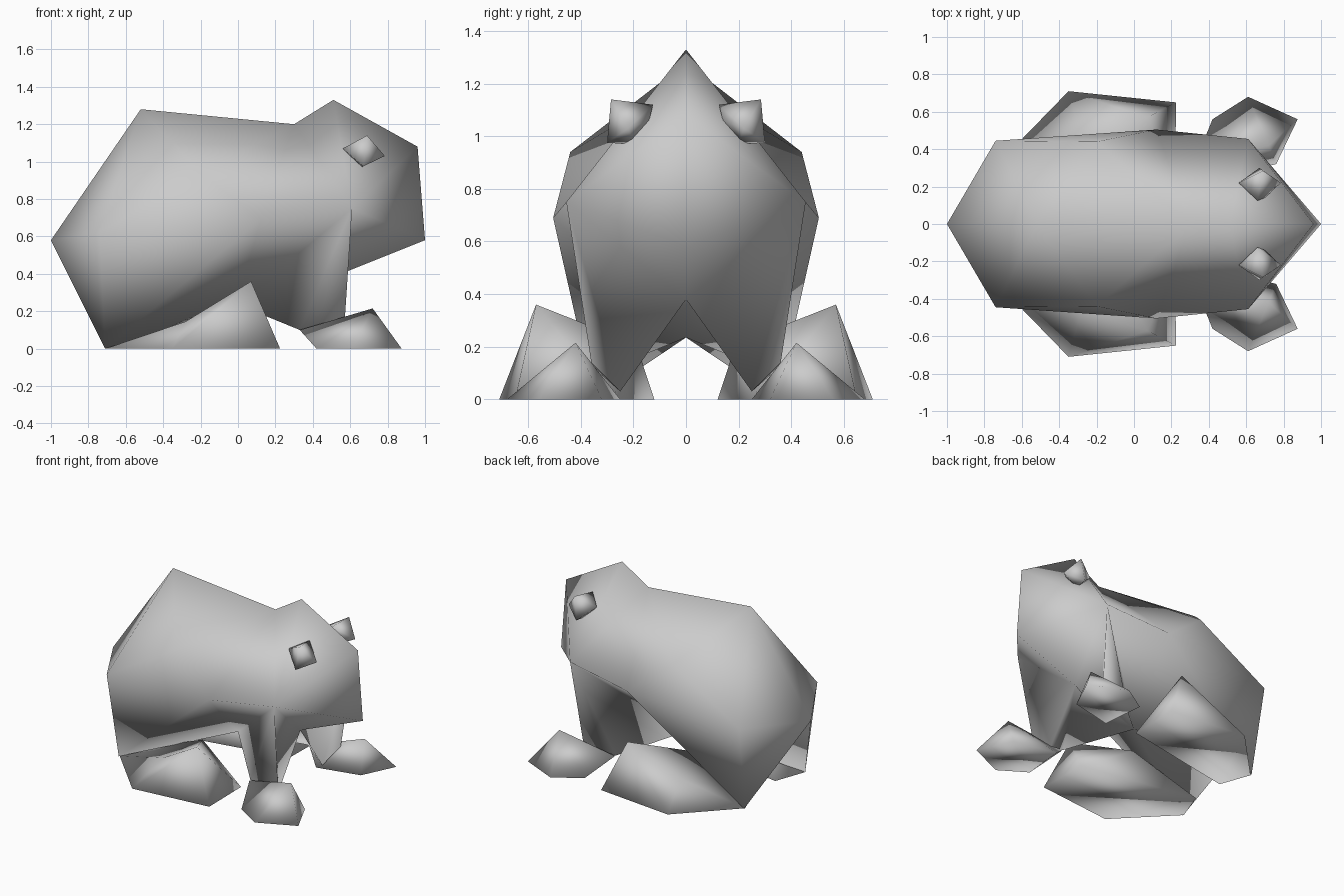
import bpy, bmesh

if "Cube" in bpy.data.objects:
    bpy.data.objects.remove(bpy.data.objects["Cube"])

skin = bpy.data.materials.new("grey_skin")
skin.diffuse_color = (0.6, 0.6, 0.6, 1)
skin.use_nodes = True
skin.node_tree.nodes["Principled BSDF"].inputs["Base Color"].default_value = skin.diffuse_color


def add_object(name, bm):
    bmesh.ops.recalc_face_normals(bm, faces=bm.faces[:])
    for f in bm.faces:
        f.smooth = True
    me = bpy.data.meshes.new(name)
    bm.to_mesh(me)
    bm.free()
    me.materials.append(skin)
    ob = bpy.data.objects.new(name, me)
    bpy.context.collection.objects.link(ob)


def half_mesh(points, faces, sides):
    """Mesh from named corners, on one side or on both sides of y = 0."""
    bm = bmesh.new()
    for s in sides:
        v = {k: bm.verts.new((x, y * s, z)) for k, (x, y, z) in points.items()}
        for f in faces.split():
            bm.faces.new([v[c] for c in f])
    bmesh.ops.remove_doubles(bm, verts=bm.verts[:], dist=0.0005)
    return bm


def hull(points, s):
    bm = bmesh.new()
    for x, y, z in points:
        bm.verts.new((x, y * s, z))
    bmesh.ops.convex_hull(bm, input=bm.verts[:])
    return bm


# body with head and front legs: capitals on the centre line, small letters on the side
body = {
    "A": (-1, 0, .58), "B": (-.52, 0, 1.28), "N": (.3, 0, 1.2), "T": (.51, 0, 1.33),
    "F": (.96, 0, 1.08), "M": (1, 0, .58), "K": (.5, 0, .38), "E": (0, 0, .235),
    "c": (-.74, .445, .62), "v": (-.2, .44, .94), "w": (.12, .505, .69), "h": (.61, .455, .75),
    "r": (-.71, .35, 0),
    "l": (.57, .36, .14), "m": (.33, .33, .1), "n": (.5, .25, .03),
}
body_faces = ("ABc Bvc BNv Nwv Nhw NTh TFh FMh MKh cvw cwr Acr ArE "
              "hKn hnl hlm lnm hmE hEw wEr KEm Kmn")
add_object("body", half_mesh(body, body_faces, (1, -1)))

# hind foot, its inner ridge running under the belly
foot = {
    "a": (-.71, .34, 0), "b": (-.35, .71, 0), "c": (.225, .65, 0), "d": (.22, .28, 0),
    "e": (-.63, .12, 0), "q": (.07, .57, .36), "s": (-.28, .46, .145), "t": (-.15, .19, .21),
}
foot_faces = "abs bqs bcq cdq qdt det qts ste sea abcde"

# front foot and eye corners
front = [(.42, .56, 0), (.61, .68, 0), (.875, .56, 0), (.76, .32, 0), (.45, .25, 0),
         (.33, .34, .1), (.72, .42, .215)]
eye = [(.56, .22, 1.07), (.785, .22, 1.03), (.69, .285, 1.14), (.66, .125, 1.12),
       (.67, .30, .975), (.66, .20, .97), (.70, .14, 1.06)]

for side, s in (("left", 1), ("right", -1)):
    add_object("hind_foot_" + side, half_mesh(foot, foot_faces, (s,)))
    add_object("front_foot_" + side, hull(front, s))
    add_object("eye_" + side, hull(eye, s))
